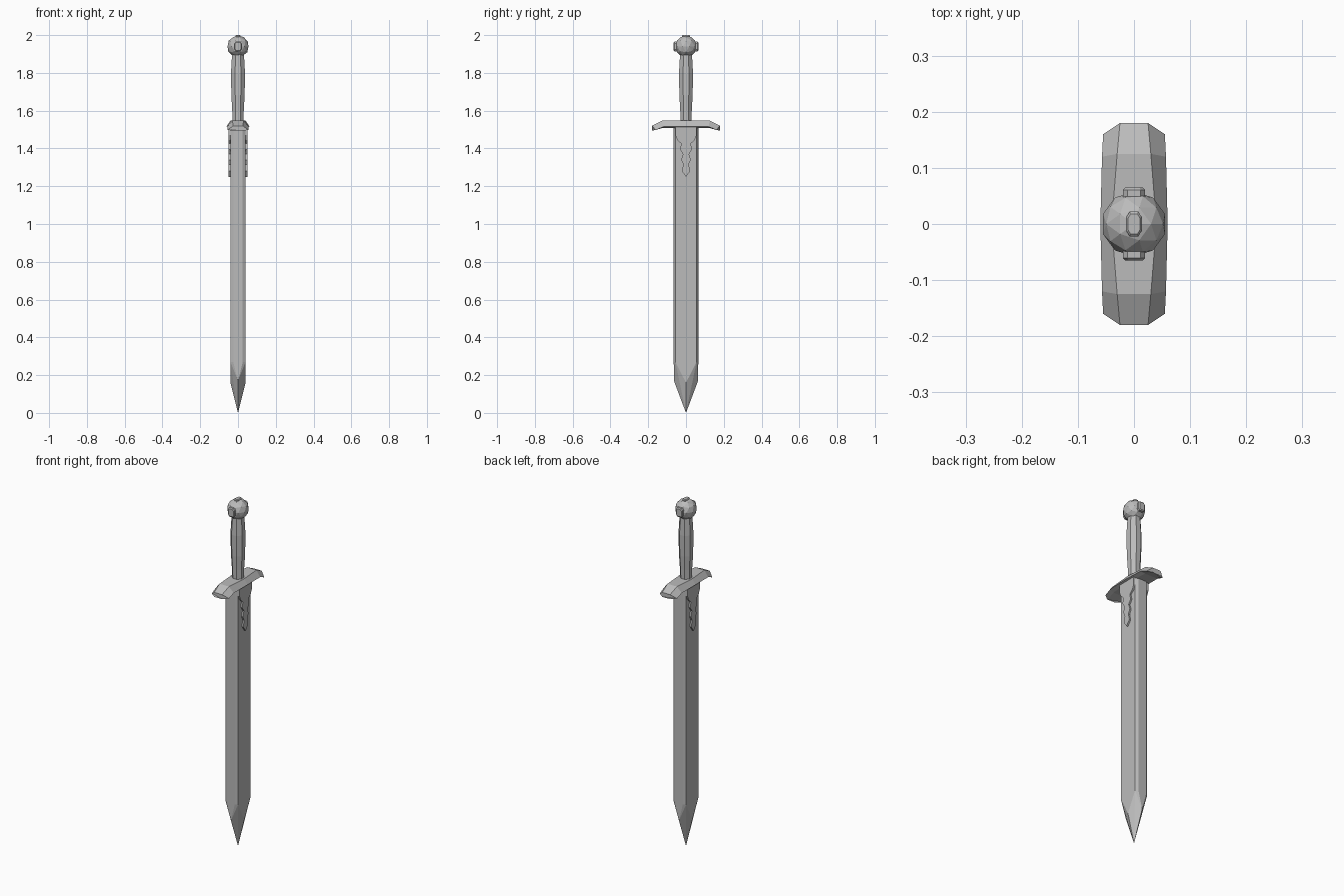
import bpy, bmesh, math
from mathutils import Matrix, Vector

if "Cube" in bpy.data.objects:
    bpy.data.objects.remove(bpy.data.objects["Cube"])

steel = bpy.data.materials.new("grey_steel")
steel.diffuse_color = (0.5, 0.5, 0.5, 1)
steel.use_nodes = True
steel.node_tree.nodes["Principled BSDF"].inputs["Base Color"].default_value = steel.diffuse_color


def finish(name, bm):
    bmesh.ops.recalc_face_normals(bm, faces=bm.faces)
    mesh = bpy.data.meshes.new(name)
    bm.to_mesh(mesh)
    bm.free()
    mesh.materials.append(steel)
    obj = bpy.data.objects.new(name, mesh)
    bpy.context.collection.objects.link(obj)
    return obj


def loft(name, rings):
    """Skin a list of equal-length rings and cap both ends."""
    bm = bmesh.new()
    loops = [[bm.verts.new(p) for p in ring] for ring in rings]
    n = len(loops[0])
    for a, b in zip(loops, loops[1:]):
        for i in range(n):
            j = (i + 1) % n
            bm.faces.new((a[i], a[j], b[j], b[i]))
    bm.faces.new(loops[0])
    bm.faces.new(loops[-1])
    return finish(name, bm)


def hull(name, points):
    bm = bmesh.new()
    for p in points:
        bm.verts.new(p)
    bmesh.ops.convex_hull(bm, input=bm.verts)
    bmesh.ops.dissolve_limit(bm, angle_limit=0.01, verts=bm.verts, edges=bm.edges)
    return finish(name, bm)


# Blade: chamfered bar closing to a four-sided point
blade = [(0, 0, 0), (0.04, 0, 0.16), (-0.04, 0, 0.16), (0, 0.064, 0.17), (0, -0.064, 0.17)]
for z in (0.27, 1.52):
    for sx in (-1, 1):
        for sy in (-1, 1):
            blade += [(sx * 0.04, sy * 0.056, z), (sx * 0.025, sy * 0.065, z)]
hull("blade", blade)

# Wavy ornament plates on both broad faces of the blade
half = [(0.056, 1.515), (0.056, 1.47), (0.046, 1.445), (0.025, 1.425), (0.032, 1.395),
        (0.016, 1.37), (0.026, 1.34), (0.014, 1.315), (0.022, 1.28)]
outline = half + [(0, 1.25)] + [(-y, z) for y, z in reversed(half)]
for side, s in (("right", 1), ("left", -1)):
    loft("ornament_" + side, [[(s * x, y, z) for y, z in outline] for x in (0.036, 0.049)])


# Crossguard: bevelled bar with drooping, pointed ends
def guard_ring(y_in, y_out, wide, narrow, top, mid, low):
    return [(-narrow, y_out, top), (narrow, y_out, top), (wide, y_in, mid),
            (narrow, y_out, low), (-narrow, y_out, low), (-wide, y_in, mid)]


mids = (0, 0, 0.06, 0.04, 1.547, 1.517, 1.51)
bend = (0.12, 0.125, 0.057, 0.03, 1.547, 1.515, 1.508)
tips = (0.16, 0.18, 0.055, 0.025, 1.52, 1.498, 1.494)
flip = lambda r: (-r[0], -r[1]) + r[2:]
loft("crossguard", [guard_ring(*r) for r in (flip(tips), flip(bend), mids, bend, tips)])

# Grip: eight-sided and slightly swollen
profile = [(1.54, 0.032), (1.60, 0.033), (1.68, 0.038), (1.80, 0.040), (1.90, 0.034)]
loft("grip", [[(r * math.cos((i + 0.5) * math.pi / 4), r * math.sin((i + 0.5) * math.pi / 4), z)
               for i in range(8)] for z, r in profile])

# Pommel: faceted ball
bm = bmesh.new()
bmesh.ops.create_icosphere(bm, subdivisions=2, radius=0.058,
                           matrix=Matrix.Translation((0, 0, 1.94)))
finish("pommel", bm)

# Raised studs on the front, back and top of the pommel
for name, axis in (("front", (0, -1, 0)), ("back", (0, 1, 0)), ("top", (0, 0, 1))):
    out = Vector(axis)
    up = Vector((0, 0, 1)) if axis[1] else Vector((0, 1, 0))
    across = Vector((1, 0, 0))
    centre = Vector((0, 0, 1.94))
    w, h, far = (0.02, 0.026, 0.065) if axis[1] else (0.013, 0.022, 0.06)
    corners = [(-1, -0.6), (-0.6, -1), (0.6, -1), (1, -0.6),
               (1, 0.6), (0.6, 1), (-0.6, 1), (-1, 0.6)]
    loft("pommel_stud_" + name,
         [[centre + out * d + across * (a * w * k) + up * (b * h * k) for a, b in corners]
          for d, k in ((0.045, 1), (far - 0.004, 1), (far, 0.8))])
